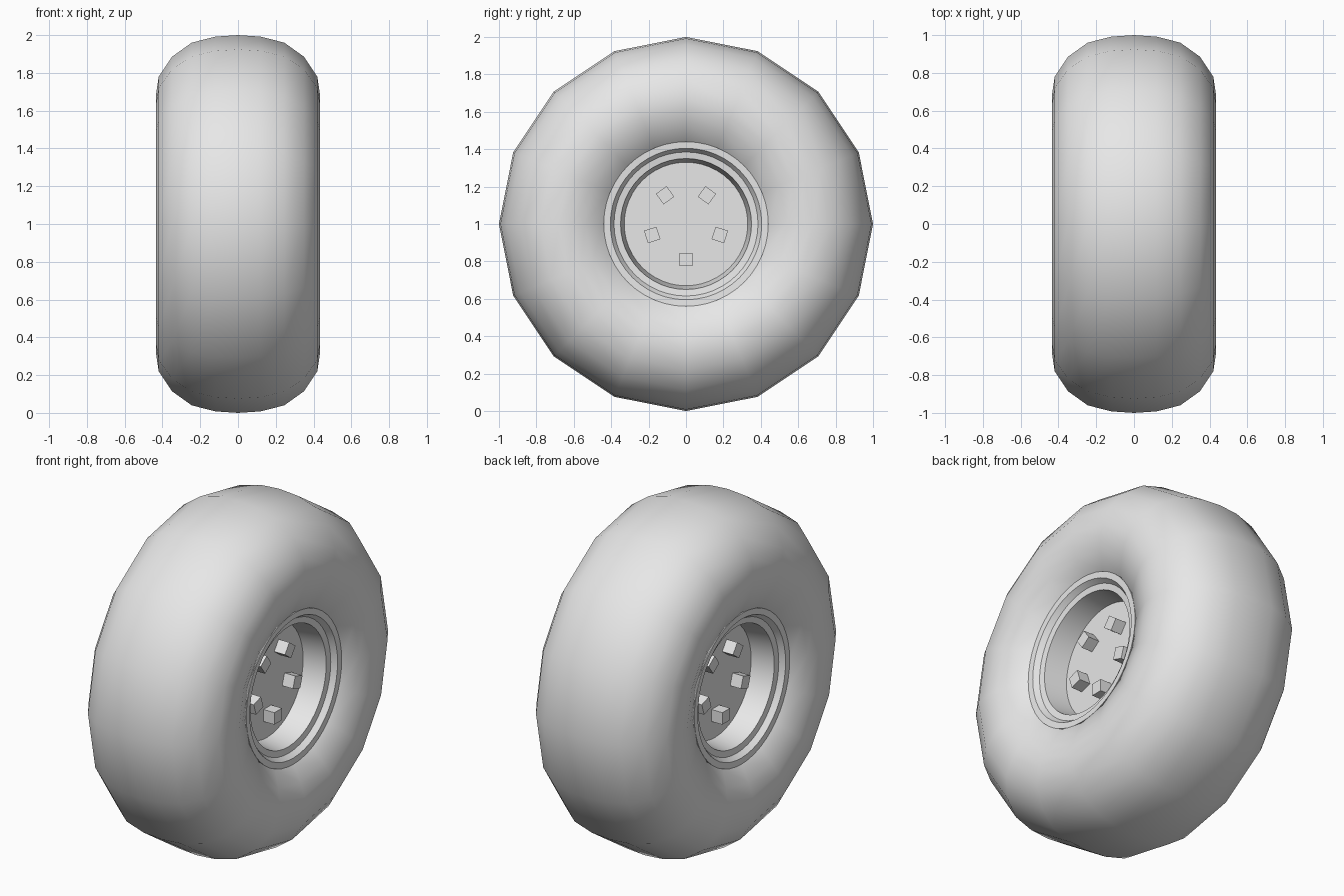
import bpy, bmesh, math
from mathutils import Matrix, Vector

cube = bpy.data.objects.get("Cube")
if cube:
    bpy.data.objects.remove(cube, do_unlink=True)

grey = bpy.data.materials.new("plain_grey")
grey.use_nodes = True
grey.diffuse_color = (0.8, 0.8, 0.8, 1)
grey.node_tree.nodes["Principled BSDF"].inputs["Base Color"].default_value = (0.8, 0.8, 0.8, 1)

CENTRE = Vector((0, 0, 1))


def finish(bm, name, smooth_angle=None):
    """Turn a bmesh into a shaded object at the wheel centre."""
    bmesh.ops.recalc_face_normals(bm, faces=bm.faces)
    mesh = bpy.data.meshes.new(name)
    bm.to_mesh(mesh)
    bm.free()
    mesh.materials.append(grey)
    obj = bpy.data.objects.new(name, mesh)
    obj.location = CENTRE
    bpy.context.collection.objects.link(obj)
    if smooth_angle:
        bpy.ops.object.select_all(action='DESELECT')
        obj.select_set(True)
        bpy.context.view_layer.objects.active = obj
        bpy.ops.object.shade_smooth_by_angle(angle=math.radians(smooth_angle))
    return obj


def lathe(name, profile, segments, closed, smooth_angle):
    """Revolve (x, radius) points about the axle, which runs along x."""
    bm = bmesh.new()
    verts = [bm.verts.new((x, 0, r)) for x, r in profile]
    pairs = list(zip(verts, verts[1:]))
    if closed:
        pairs.append((verts[-1], verts[0]))
    edges = [bm.edges.new(p) for p in pairs]
    bmesh.ops.spin(bm, geom=verts + edges, axis=(1, 0, 0), cent=(0, 0, 0),
                   angle=math.tau, steps=segments, use_duplicate=False)
    bmesh.ops.remove_doubles(bm, verts=bm.verts, dist=0.0005)
    return finish(bm, name, smooth_angle)


def both_sides(half):
    """Mirror a half profile to the other side of the wheel."""
    return half + [(-x, r) for x, r in reversed(half) if x > 0]


# Tyre: fat, rounded, sixteen segments, sidewalls dished in to the rim
tyre_half = [(0.29, 0.40), (0.36, 0.445), (0.405, 0.54), (0.432, 0.61),
             (0.435, 0.68), (0.42, 0.78), (0.35, 0.885), (0.245, 0.96),
             (0.12, 0.992), (0, 1.0)]
lathe("tyre", both_sides(tyre_half), 16, True, 60)

# Rim: recessed hub plate, well wall, stepped lip and hidden barrel
rim_half = [(0.19, 0), (0.19, 0.33), (0.325, 0.35), (0.33, 0.385),
            (0.36, 0.405), (0.362, 0.44), (0.30, 0.44)]
lathe("rim", both_sides(rim_half), 48, False, 30)

# Wheel nuts: five square blocks on each hub plate
for side, label in ((1, "left"), (-1, "right")):
    for i in range(5):
        bm = bmesh.new()
        place = (Matrix.Rotation(math.tau * i / 5, 4, 'X')
                 @ Matrix.Translation((side * 0.222, 0, -0.19))
                 @ Matrix.Diagonal((0.075, 0.07, 0.07, 1)))
        bmesh.ops.create_cube(bm, size=1, matrix=place)
        finish(bm, f"{label}_wheel_nut_{i + 1}")
